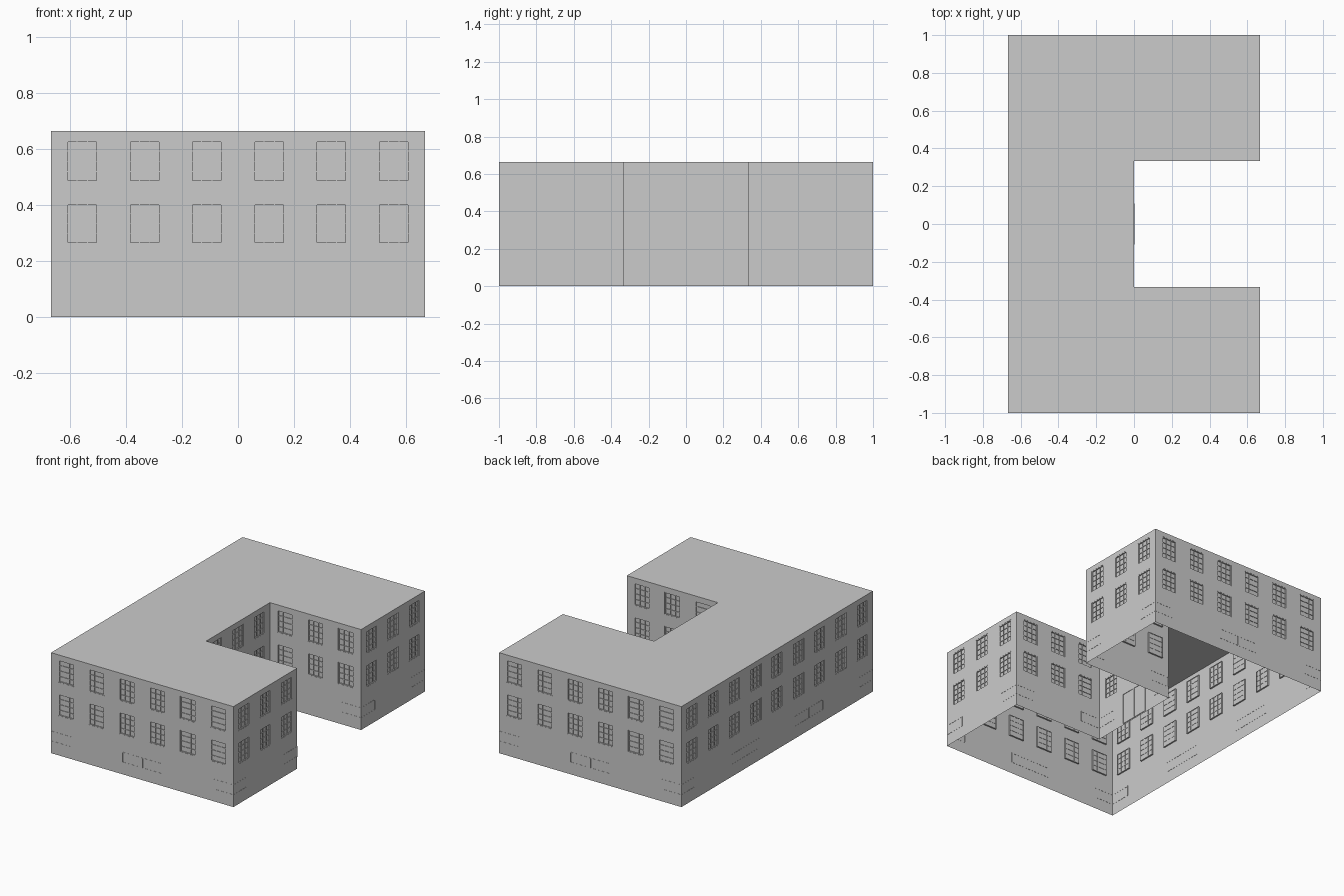
import bpy, bmesh
from math import pi
from mathutils import Matrix, Vector

if "Cube" in bpy.data.objects:
    bpy.data.objects.remove(bpy.data.objects["Cube"])

M = 1 / 3            # half width of one wall module
H = 0.664            # building height
WIN_U = (-2 / 9, 0, 2 / 9)
WIN_W = 0.112
ROWS = ((0.262, 0.405), (0.483, 0.63))
DEPTH = 0.008        # window recess
BAR = 0.005

# wall modules: centre x, centre y, turn (0 faces -y), has door
MODULES = [(s * M, -1, 0, False) for s in (-1, 1)]
MODULES += [(s * M, 1, pi, False) for s in (-1, 1)]
MODULES += [(-2 * M, y, -pi / 2, False) for y in (-2 * M, 0, 2 * M)]
MODULES += [(2 * M, y, pi / 2, False) for y in (-2 * M, 2 * M)]
MODULES += [(M, -M, pi, False), (M, M, 0, False), (0, 0, pi / 2, True)]


def finish(bm, name):
    mesh = bpy.data.meshes.new(name)
    bm.to_mesh(mesh)
    bm.free()
    ob = bpy.data.objects.new(name, mesh)
    bpy.context.collection.objects.link(ob)
    return ob


def windows(door):
    """Window rectangles of one module; the door replaces the lower middle one."""
    for z0, z1 in ROWS:
        for u in WIN_U:
            if not (door and u == 0 and z0 < 0.4):
                yield u - WIN_W / 2, u + WIN_W / 2, z0, z1


def box(bm, mat, x0, x1, y0, y1, z0, z1):
    m = mat @ Matrix.Translation(((x0 + x1) / 2, (y0 + y1) / 2, (z0 + z1) / 2))
    m = m @ Matrix.Diagonal((x1 - x0, y1 - y0, z1 - z0, 1))
    bmesh.ops.create_cube(bm, size=1, matrix=m)


def frame(bm, mat, rect, y0, y1, t):
    x0, x1, z0, z1 = rect
    box(bm, mat, x0, x0 + t, y0, y1, z0, z1)
    box(bm, mat, x1 - t, x1, y0, y1, z0, z1)
    box(bm, mat, x0 + t, x1 - t, y0, y1, z0, z0 + t)
    box(bm, mat, x0 + t, x1 - t, y0, y1, z1 - t, z1)


def wall(bm, mat, door):
    """Flat wall cut into cells, with the window cells pushed inwards."""
    rects = list(windows(door))
    us = [-M] + [u + s * WIN_W / 2 for u in WIN_U for s in (-1, 1)] + [M]
    zs = [0] + [z for row in ROWS for z in row] + [H]
    v = [[bm.verts.new(mat @ Vector((u, 0, z))) for z in zs] for u in us]
    panes = []
    for i in range(len(us) - 1):
        for j in range(len(zs) - 1):
            f = bm.faces.new((v[i][j], v[i + 1][j], v[i + 1][j + 1], v[i][j + 1]))
            cu, cz = (us[i] + us[i + 1]) / 2, (zs[j] + zs[j + 1]) / 2
            if any(a < cu < b and c < cz < d for a, b, c, d in rects):
                panes.append(f)
    inward = mat.to_3x3() @ Vector((0, DEPTH, 0))
    out = bmesh.ops.extrude_discrete_faces(bm, faces=panes)["faces"]
    for f in out:
        bmesh.ops.translate(bm, verts=f.verts[:], vec=inward)


walls, bars, cellar, doors = (bmesh.new() for _ in range(4))
for x, y, turn, door in MODULES:
    mat = Matrix.Translation((x, y, 0)) @ Matrix.Rotation(turn, 4, 'Z')
    wall(walls, mat, door)
    # window frames and glazing bars
    for r in windows(door):
        x0, x1, z0, z1 = r
        frame(bars, mat, r, 0.001, DEPTH + 0.002, BAR)
        for k in (1, 2):
            c = x0 + (x1 - x0) * k / 3
            box(bars, mat, c - .0015, c + .0015, 0.004, DEPTH + 0.002, z0, z1)
        for k in (1, 2, 3):
            c = z0 + (z1 - z0) * k / 4
            box(bars, mat, x0, x1, 0.004, DEPTH + 0.002, c - .0015, c + .0015)
    # half cellar windows meeting at the module edges
    for r in ((-M, -M + 0.146, 0.078, 0.147), (M - 0.146, M, 0.078, 0.147)):
        frame(cellar, mat, r, -0.001, 0.001, 0.004)
    # double door
    if door:
        for r in ((-0.108, 0, 0.008, 0.22), (0, 0.108, 0.008, 0.22)):
            frame(doors, mat, r, -0.003, 0.001, 0.005)

finish(walls, "walls")
finish(bars, "window_frames")
finish(cellar, "cellar_window_frames")
finish(doors, "double_door_frame")

# U-shaped flat roof
roof = bmesh.new()
outline = [(-2 * M, -1), (2 * M, -1), (2 * M, -M), (0, -M),
           (0, M), (2 * M, M), (2 * M, 1), (-2 * M, 1)]
roof.faces.new([roof.verts.new((x, y, H)) for x, y in outline])
finish(roof, "flat_roof")
